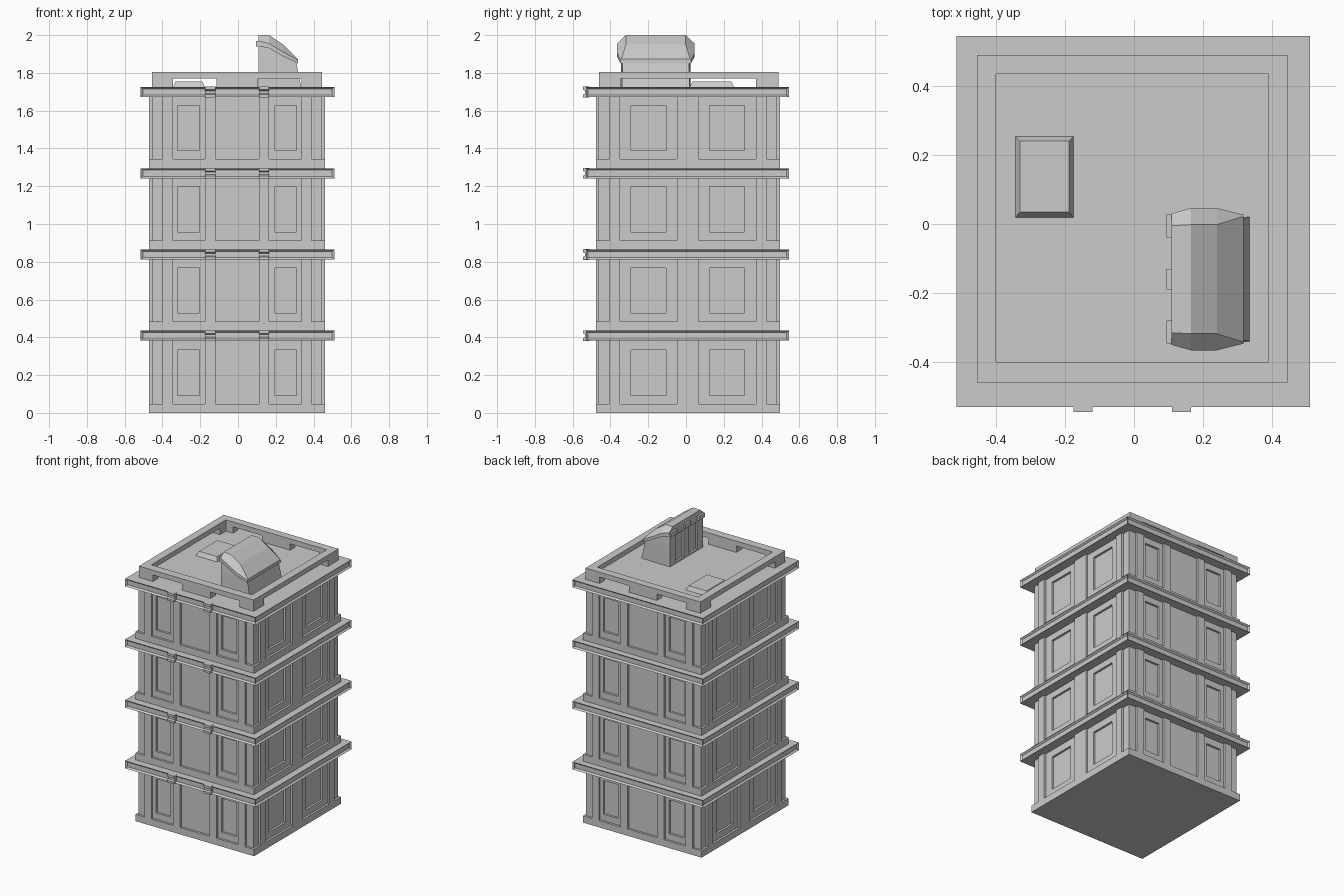
import bpy, bmesh

if "Cube" in bpy.data.objects:
    bpy.data.objects.remove(bpy.data.objects["Cube"])

CX, CY = -0.005, 0.01          # centre of the tower body
PITCH, SLAB_T = 0.43, 0.053    # storey height, ledge thickness
ROOF = 0.435 + 3 * PITCH


def make(name, bm):
    bmesh.ops.recalc_face_normals(bm, faces=bm.faces[:])
    me = bpy.data.meshes.new(name)
    bm.to_mesh(me)
    bm.free()
    ob = bpy.data.objects.new(name, me)
    bpy.context.collection.objects.link(ob)
    return ob


def add_box(bm, x0, x1, y0, y1, z0, z1):
    vs = bmesh.ops.create_cube(bm, size=1)["verts"]
    for v in vs:
        v.co = (x1 if v.co.x > 0 else x0, y1 if v.co.y > 0 else y0, z1 if v.co.z > 0 else z0)
    return vs


def boxes(name, items):
    bm = bmesh.new()
    for b in items:
        add_box(bm, *b)
    return make(name, bm)


def cut(ob, items):
    cutter = boxes("cutter", items)
    cutter.hide_render = True
    m = ob.modifiers.new("cut", "BOOLEAN")
    m.operation, m.solver, m.object = "DIFFERENCE", "EXACT", cutter
    bpy.context.view_layer.objects.active = ob
    bpy.ops.object.modifier_apply(modifier=m.name)
    bpy.data.objects.remove(cutter)


def prism_rings(name, rings):
    """Skin matching closed rings of points and cap both ends."""
    bm = bmesh.new()
    vs = [[bm.verts.new(p) for p in r] for r in rings]
    n = len(vs[0])
    for a, b in zip(vs, vs[1:]):
        for i in range(n):
            bm.faces.new((a[i], a[(i + 1) % n], b[(i + 1) % n], b[i]))
    bm.faces.new(vs[0])
    bm.faces.new(vs[-1])
    return make(name, bm)


def rect(x0, x1, y0, y1, z):
    return [(x0, y0, z), (x1, y0, z), (x1, y1, z), (x0, y1, z)]


HX, HY, D = 0.465, 0.487, 0.015   # body half sizes, relief depth
for f in range(4):
    b = f * PITCH + (0.005 if f else 0)
    top = 0.435 + f * PITCH
    under = top - SLAB_T
    # recessed wall with sunken windows
    wall = boxes(f"wall_{f+1}", [(CX - HX + D, CX + HX - D, CY - HY + D, CY + HY - D, b, under + 0.01)])
    w0, w1 = b + 0.093, b + 0.333
    wins = []
    for s in (-1, 1):
        for t in (-1, 1):
            xa, xb = sorted((s * 0.2, s * 0.315))
            y = CY + t * (HY - D)
            wins.append((CX + xa, CX + xb, y - 0.015, y + 0.015, w0, w1))
            ya, yb = sorted((s * 0.115, s * 0.30))
            x = CX + t * (HX - D)
            wins.append((x - 0.015, x + 0.015, CY + ya, CY + yb, w0, w1))
    cut(wall, wins)
    # plinth course
    boxes(f"plinth_{f+1}", [(CX - HX, CX + HX, CY - HY, CY + HY, b, b + 0.048)])
    # pilasters run through the body to both faces
    pil = [(CX + a, CX + c, CY - HY, CY + HY, b + 0.02, under + 0.005)
           for a, c in ((-0.395, -0.34), (-0.17, -0.115), (0.115, 0.17), (0.34, 0.395))]
    pil += [(CX - HX, CX + HX, CY + a, CY + c, b + 0.02, under + 0.005)
            for a, c in ((-0.415, -0.36), (-0.057, 0.057), (0.36, 0.415))]
    boxes(f"pilasters_{f+1}", pil)
    # projecting ledge with sunken side strips
    bm = bmesh.new()
    add_box(bm, -0.515, 0.51, -0.53, 0.545, under, top)
    bm.normal_update()
    sides = [fc for fc in bm.faces if abs(fc.normal.z) < 0.5]
    bmesh.ops.inset_individual(bm, faces=sides, thickness=0.014, depth=-0.012)
    make(f"ledge_{f+1}", bm)
    # front clips with a pinched middle
    prof = [(-0.51, 0.002), (-0.545, 0.002), (-0.545, -0.014), (-0.534, -0.02),
            (-0.534, -0.034), (-0.545, -0.04), (-0.545, -0.055), (-0.51, -0.055)]
    for side, x in (("left", -0.175), ("right", 0.11)):
        prism_rings(f"clip_{side}_{f+1}", [[(x + dx, y, top + z) for y, z in prof] for dx in (0, 0.055)])

# parapet with drainage openings
parapet = boxes("parapet", [(-0.455, 0.445, -0.46, 0.49, ROOF - 0.005, 1.805)])
cut(parapet, [(-0.40, 0.39, -0.40, 0.435, 1.6, 1.9)])
cut(parapet, [(-0.345, -0.115, -1, 1, 1.6, 1.77), (0.105, 0.335, -1, 1, 1.6, 1.77)])
cut(parapet, [(-1, 1, -0.345, 0.37, 1.6, 1.77)])

# roof hatch
prism_rings("roof_hatch", [rect(-0.345, -0.175, 0.018, 0.255, ROOF - 0.002),
                           rect(-0.33, -0.188, 0.035, 0.24, 1.754)])

# stair house walls
KY = -0.16
stairs = prism_rings("stair_house", [
    [(0.108, KY - 0.185, ROOF - 0.002), (0.335, KY - 0.18, ROOF - 0.002),
     (0.335, KY + 0.18, ROOF - 0.002), (0.108, KY + 0.185, ROOF - 0.002)],
    [(0.108, KY - 0.185, 1.87), (0.305, KY - 0.175, 1.87),
     (0.305, KY + 0.175, 1.87), (0.108, KY + 0.185, 1.87)],
    [(0.108, KY - 0.185, 1.955), (0.17, KY - 0.175, 1.955),
     (0.17, KY + 0.175, 1.955), (0.108, KY + 0.185, 1.955)]])
cut(stairs, [(0.05, 0.122, KY - 0.12, KY - 0.03, ROOF + 0.01, 1.93),
             (0.05, 0.122, KY + 0.03, KY + 0.12, ROOF + 0.01, 1.93)])

# faceted hood: x, ridge z, ridge half width, eave z, eave half width, underside z
stations = [(0.108, 2.0, 0.155, 1.97, 0.19, 1.942),
            (0.165, 2.0, 0.158, 1.955, 0.206, 1.93),
            (0.24, 1.95, 0.158, 1.91, 0.206, 1.887),
            (0.317, 1.873, 0.182, 1.868, 0.187, 1.85)]
prism_rings("stair_hood", [[(x, KY - e, u), (x, KY - e, ez), (x, KY - r, rz),
                            (x, KY + r, rz), (x, KY + e, ez), (x, KY + e, u)]
                           for x, rz, r, ez, e, u in stations])

# small brackets over the stair doors
boxes("hood_brackets", [(0.094, 0.125, KY + a, KY + c, 1.94, 1.97)
                        for a, c in ((-0.187, -0.12), (-0.03, 0.03), (0.12, 0.187))])
